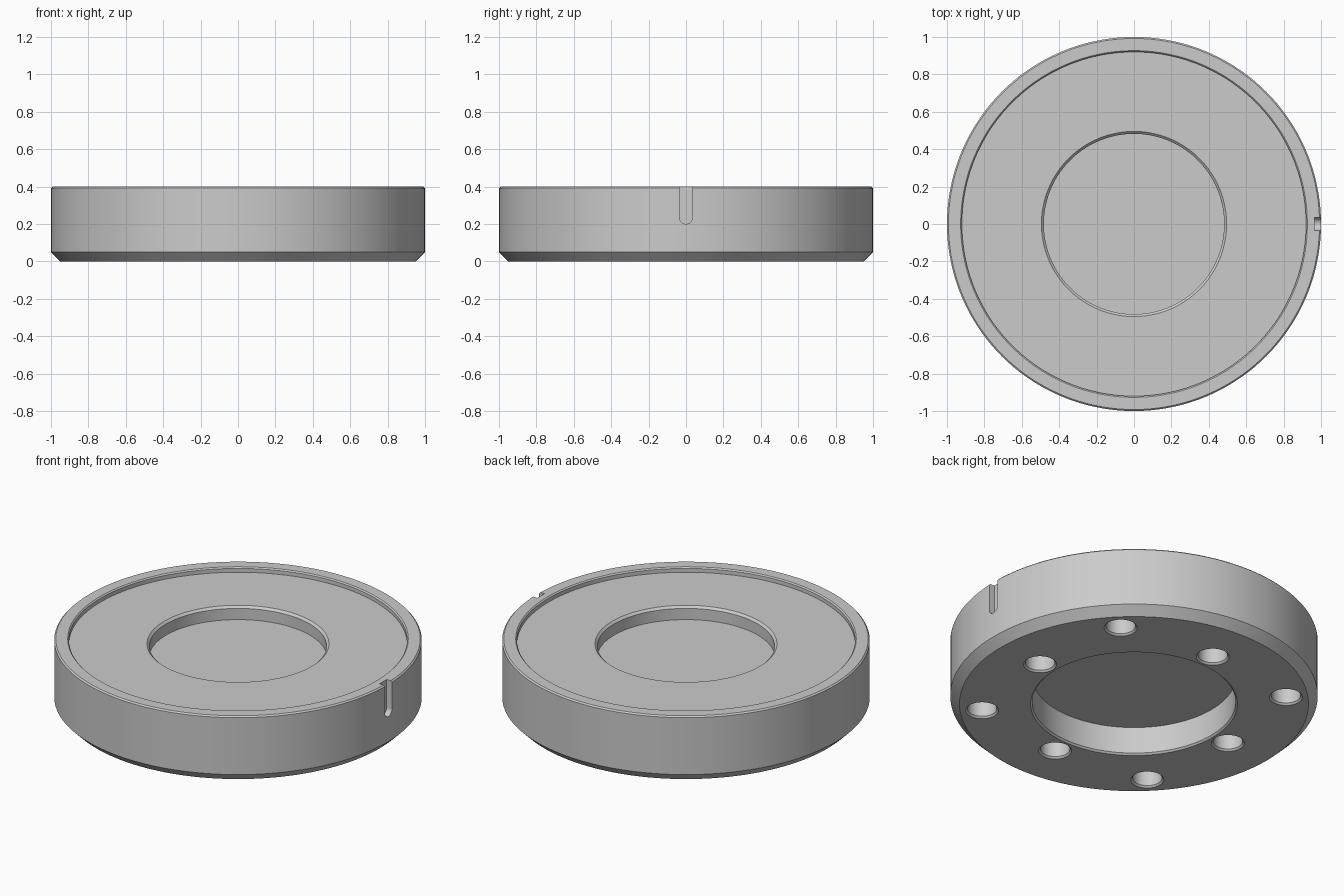
import bpy, bmesh
from math import sin, cos, pi, radians

if "Cube" in bpy.data.objects:
    bpy.data.objects.remove(bpy.data.objects["Cube"])


def lathe(bm, profile, segments, cx=0, cy=0):
    """Revolve (radius, z) points about a vertical axis, capping both ends."""
    rings = [[bm.verts.new((cx + r * cos(2 * pi * i / segments),
                            cy + r * sin(2 * pi * i / segments), z))
              for i in range(segments)] for r, z in profile]
    for a, b in zip(rings, rings[1:]):
        for i in range(segments):
            j = (i + 1) % segments
            bm.faces.new((a[i], a[j], b[j], b[i]))
    bm.faces.new(rings[0][::-1])
    bm.faces.new(rings[-1])


def finish(bm, name):
    bmesh.ops.recalc_face_normals(bm, faces=bm.faces)
    mesh = bpy.data.meshes.new(name)
    bm.to_mesh(mesh)
    bm.free()
    obj = bpy.data.objects.new(name, mesh)
    bpy.context.collection.objects.link(obj)
    return obj


# Flange body: bottom bore, outer wall, raised rim, top recess
bm = bmesh.new()
lathe(bm, [(.553, .17), (.553, .01), (.563, 0), (.95, 0), (1, .05),
           (1, .392), (.992, .4), (.927, .4), (.92, .393), (.92, .37),
           (.495, .37), (.482, .357), (.482, .29)], 144)
body = finish(bm, "flange_body")

# Cutter: eight countersunk bolt holes, alternating between two circles
bm = bmesh.new()
for k in range(8):
    a = radians(45 * k)
    r = .83 if k % 2 else .667
    lathe(bm, [(.11, -.02), (.08, .01), (.08, .2)], 48, r * cos(a), r * sin(a))

# Cutter: round-bottomed alignment slot on the +x side
w = .034
outline = [(w, .45), (-w, .45)] + [
    (-w * cos(pi * i / 16), .2 + w - w * sin(pi * i / 16)) for i in range(17)]
face = bm.faces.new([bm.verts.new((.964, y, z)) for y, z in outline])
ext = bmesh.ops.extrude_face_region(bm, geom=[face], use_keep_orig=True)
bmesh.ops.translate(bm, vec=(.1, 0, 0),
                    verts=[v for v in ext["geom"] if isinstance(v, bmesh.types.BMVert)])
cutter = finish(bm, "hole_and_slot_cutter")
cutter.hide_render = True

# Cut, then smooth the curved walls while keeping crisp edges
mod = body.modifiers.new("cuts", 'BOOLEAN')
mod.operation = 'DIFFERENCE'
mod.solver = 'EXACT'
mod.object = cutter
bpy.context.view_layer.objects.active = body
body.select_set(True)
bpy.ops.object.modifier_apply(modifier=mod.name)
bpy.data.objects.remove(cutter)
bpy.ops.object.shade_smooth_by_angle(angle=radians(30))
